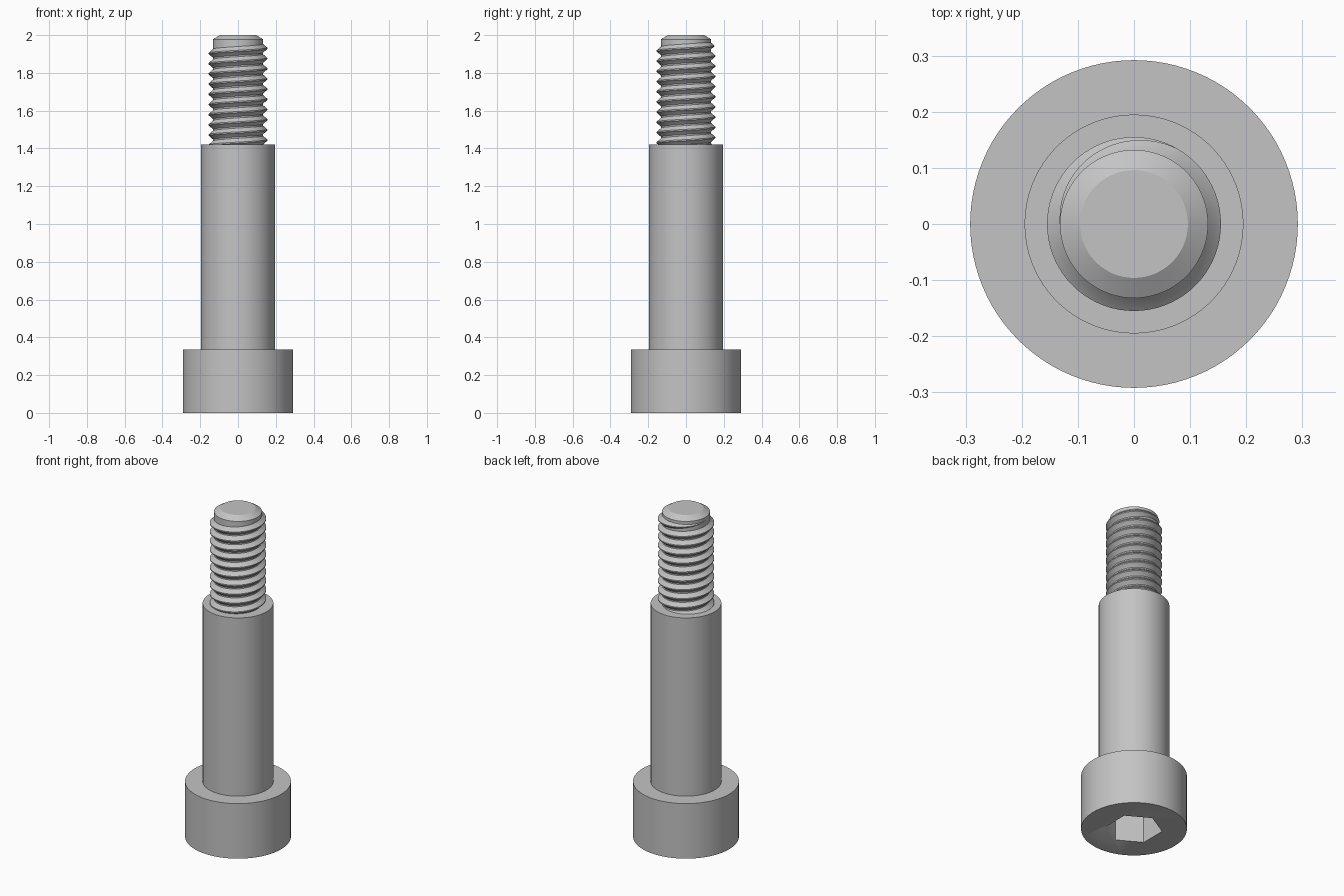
import bpy, bmesh, math

cube = bpy.data.objects.get("Cube")
if cube:
    bpy.data.objects.remove(cube, do_unlink=True)

SEGMENTS = 96

# Single metal colour
metal = bpy.data.materials.new("grey_metal")
metal.use_nodes = True
GREY = (0.55, 0.55, 0.55, 1)
metal.diffuse_color = GREY
metal.node_tree.nodes["Principled BSDF"].inputs["Base Color"].default_value = GREY


def finish(name, bm, angle=25):
    """Turn a bmesh into a smooth-by-angle metal object."""
    bmesh.ops.recalc_face_normals(bm, faces=bm.faces)
    mesh = bpy.data.meshes.new(name)
    bm.to_mesh(mesh)
    bm.free()
    mesh.materials.append(metal)
    obj = bpy.data.objects.new(name, mesh)
    bpy.context.collection.objects.link(obj)
    bpy.ops.object.select_all(action='DESELECT')
    obj.select_set(True)
    bpy.context.view_layer.objects.active = obj
    bpy.ops.object.shade_smooth_by_angle(angle=math.radians(angle))
    return obj


def lathe(name, profile, segments=SEGMENTS, turn=0.0):
    """Closed solid of stacked rings, from (radius, z) pairs."""
    bm = bmesh.new()
    rings = []
    for r, z in profile:
        angles = [turn + math.tau * i / segments for i in range(segments)]
        rings.append([bm.verts.new((r * math.cos(a), r * math.sin(a), z)) for a in angles])
    for low, high in zip(rings, rings[1:]):
        for i in range(segments):
            j = (i + 1) % segments
            bm.faces.new((low[i], low[j], high[j], high[i]))
    bm.faces.new(rings[0][::-1])
    bm.faces.new(rings[-1])
    return finish(name, bm)


# Head with a hexagonal socket cut from below
head = lathe("head", [(0.292, 0), (0.292, 0.335)])
cutter = lathe("socket_cutter", [(0.157, -0.1), (0.157, 0.18)], 6, math.radians(30))
cutter.hide_render = True
cut = head.modifiers.new("socket", 'BOOLEAN')
cut.operation = 'DIFFERENCE'
cut.solver = 'EXACT'
cut.object = cutter
bpy.context.view_layer.objects.active = head
bpy.ops.object.modifier_apply(modifier=cut.name)
bpy.data.objects.remove(cutter, do_unlink=True)

# Plain shoulder and the chamfered core of the thread
lathe("shoulder", [(0.195, 0.33), (0.195, 1.42)])
CORE = 0.132
lathe("thread_core", [(CORE, 1.4), (CORE, 1.978), (0.096, 2.0)])

# Right-hand helical ridge that fades into the core at its upper end
PITCH, CREST, TOP_Z = 0.054, 0.155, 1.957
STEPS_PER_TURN, TURNS = 72, 11
FADE = STEPS_PER_TURN / 3
SECTION = [(-0.5, -0.1), (-0.43, 0), (-0.06, 1), (0.06, 1), (0.43, 0), (0.5, -0.1)]
bm = bmesh.new()
previous = None
total = STEPS_PER_TURN * TURNS
for step in range(total + 1):
    left = total - step
    a = math.pi - math.tau * left / STEPS_PER_TURN
    z = TOP_Z - PITCH * left / STEPS_PER_TURN
    size = max(min(1, left / FADE), 0.02)
    row = []
    for dz, height in SECTION:
        r = CORE + (CREST - CORE) * height * size
        row.append(bm.verts.new((r * math.cos(a), r * math.sin(a), z + dz * PITCH * size)))
    if previous:
        for k in range(len(row) - 1):
            bm.faces.new((previous[k], row[k], row[k + 1], previous[k + 1]))
    previous = row
ridge = finish("thread_ridge", bm)
# Face the open ribbon outward
mid = ridge.data.polygons[len(ridge.data.polygons) // 2]
if mid.normal.x * mid.center.x + mid.normal.y * mid.center.y < 0:
    ridge.data.flip_normals()
